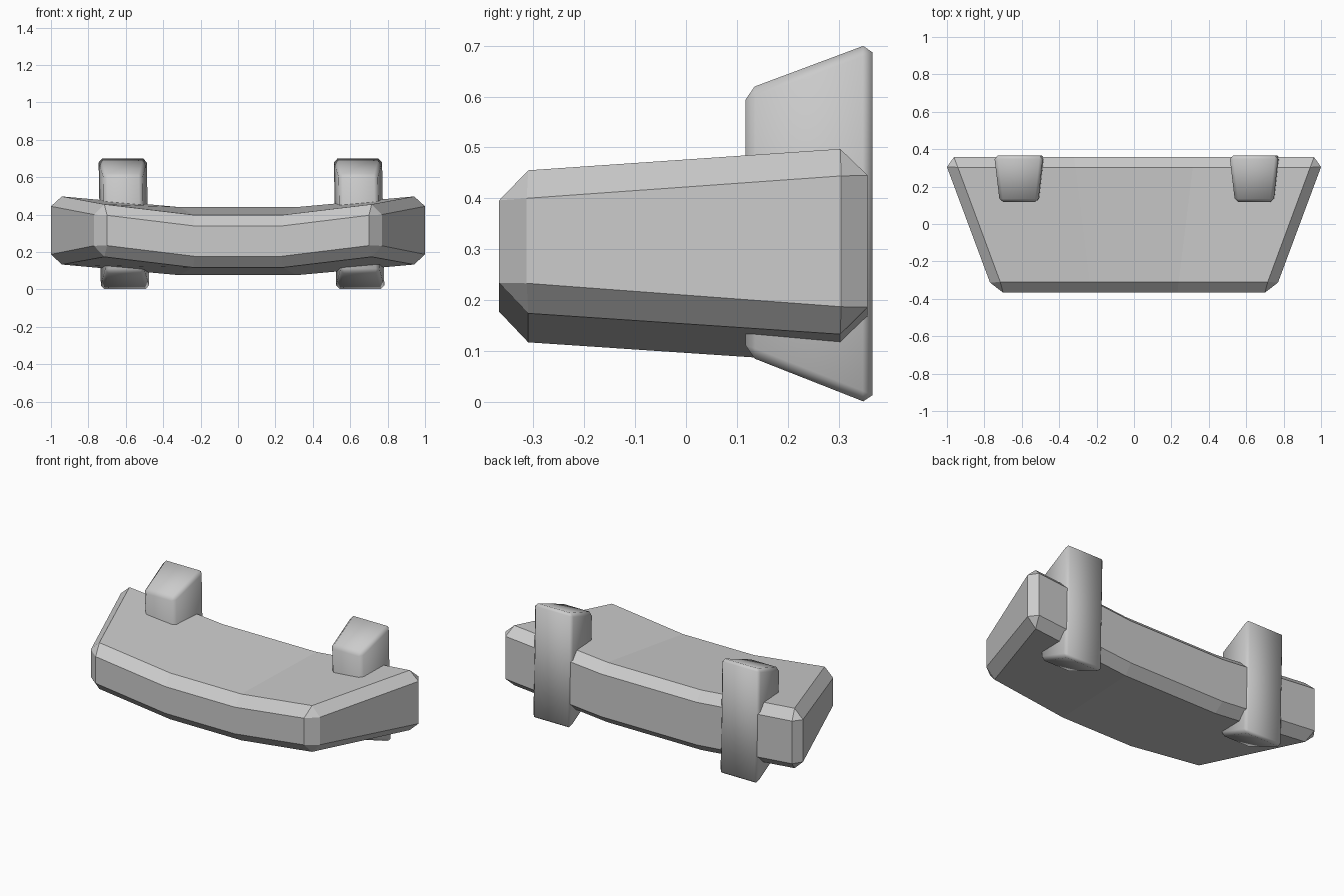
import bpy, bmesh, math

if "Cube" in bpy.data.objects:
    bpy.data.objects.remove(bpy.data.objects["Cube"])

def finish(bm, name):
    bmesh.ops.recalc_face_normals(bm, faces=bm.faces)
    mesh = bpy.data.meshes.new(name)
    bm.to_mesh(mesh)
    bm.free()
    obj = bpy.data.objects.new(name, mesh)
    bpy.context.collection.objects.link(obj)
    return obj

# Curved bumper body: chamfered section (half width, y, z) swept over four stations
section = [(0.715, -0.31, 0.455), (0.942, 0.303, 0.497),
           (0.963, 0.357, 0.445), (0.963, 0.357, 0.186),
           (0.942, 0.303, 0.133), (0.715, -0.31, 0.174),
           (0.70, -0.367, 0.234), (0.70, -0.367, 0.396)]
cap_points = [(0.77, -0.313, 0.40), (1.0, 0.305, 0.444),
              (1.0, 0.305, 0.187), (0.77, -0.313, 0.233)]
sag = 0.057

bm = bmesh.new()
rings = []
for t in (-1, -1/3, 1/3, 1):
    dz = 0 if abs(t) == 1 else sag
    rings.append([bm.verts.new((x * t, y, z - dz)) for x, y, z in section])
for a, b in zip(rings, rings[1:]):
    for i in range(8):
        j = (i + 1) % 8
        bm.faces.new((a[i], a[j], b[j], b[i]))

# Chamfered end caps
for side, r in ((-1, rings[0]), (1, rings[-1])):
    c = [bm.verts.new((x * side, y, z)) for x, y, z in cap_points]
    bm.faces.new(c)
    for k in range(4):
        n = (k + 1) % 4
        bm.faces.new((r[2 * k], r[2 * k + 1], c[n], c[k]))
        bm.faces.new((r[2 * k + 1], r[2 * k + 2 - 8 * (k == 3)], c[n]))
finish(bm, "bumper_body")

# Mounting brackets: tapered blocks passing through the back of the body
def bracket(name, cx):
    bm = bmesh.new()
    profile = [(0.117, 0.613, 0.103), (0.366, 0.706, 0.131),
               (0.366, -0.006, 0.131), (0.117, 0.092, 0.103)]
    loops = []
    for s in (-1, 1):
        loops.append([bm.verts.new((cx + s * w + 0.018 * (0.6 - z), y, z))
                      for y, z, w in profile])
        bm.faces.new(loops[-1])
    for i in range(4):
        j = (i + 1) % 4
        bm.faces.new((loops[0][i], loops[0][j], loops[1][j], loops[1][i]))
    obj = finish(bm, name)
    bevel = obj.modifiers.new("edge_chamfer", 'BEVEL')
    bevel.width = 0.019
    bevel.segments = 1
    bevel.limit_method = 'NONE'
    bpy.ops.object.select_all(action='DESELECT')
    obj.select_set(True)
    bpy.context.view_layer.objects.active = obj
    bpy.ops.object.modifier_apply(modifier=bevel.name)
    bpy.ops.object.shade_smooth_by_angle(angle=math.radians(50))

bracket("left_bracket", -0.615)
bracket("right_bracket", 0.643)
